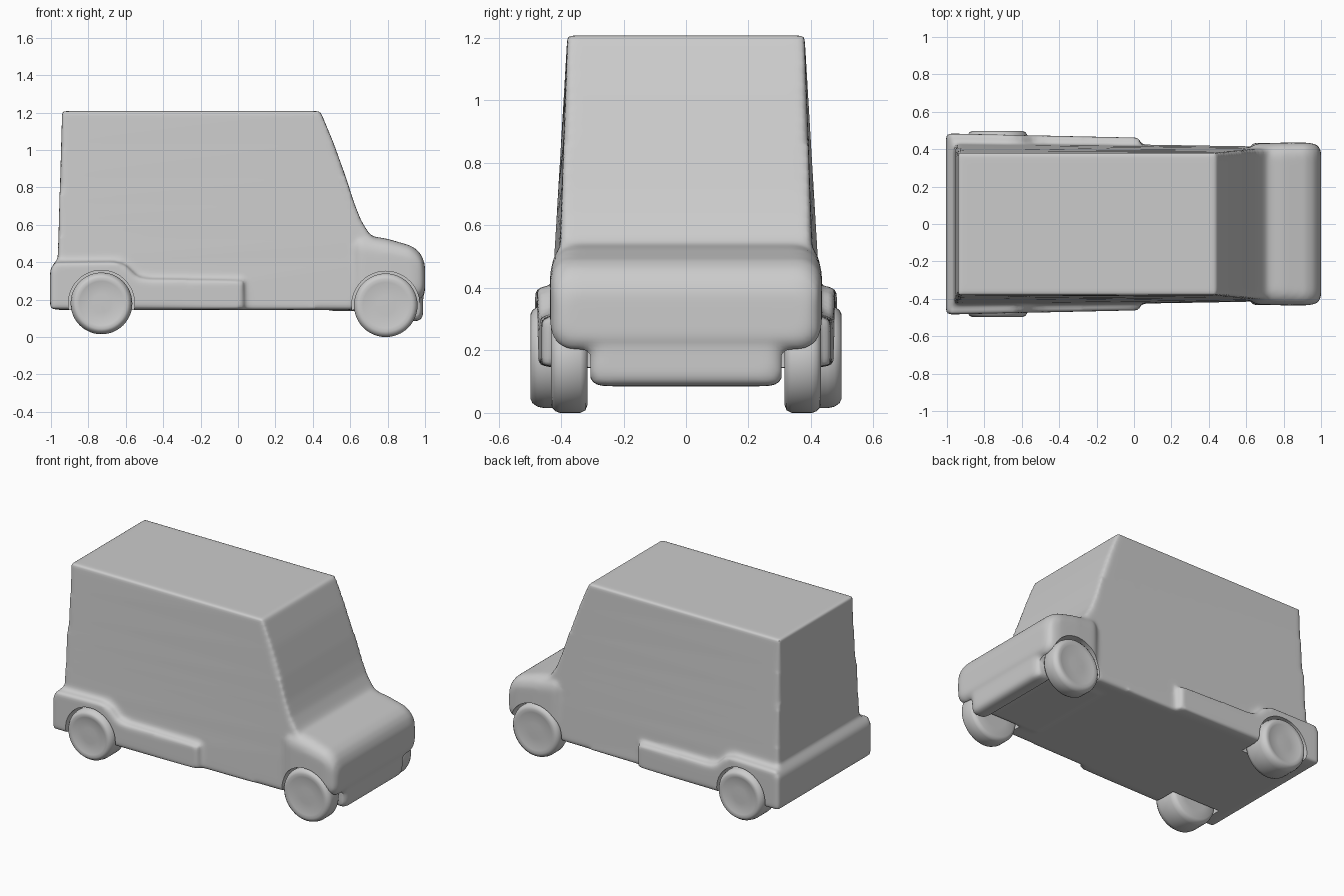
import bpy, bmesh, math
from mathutils import Vector

if "Cube" in bpy.data.objects:
    bpy.data.objects.remove(bpy.data.objects["Cube"])

paint = bpy.data.materials.new("plain grey")
paint.use_nodes = True
GREY = (0.6, 0.6, 0.6, 1)
paint.diffuse_color = GREY
paint.node_tree.nodes["Principled BSDF"].inputs["Base Color"].default_value = GREY


def make(name, bm):
    bmesh.ops.recalc_face_normals(bm, faces=bm.faces[:])
    mesh = bpy.data.meshes.new(name)
    bm.to_mesh(mesh)
    bm.free()
    mesh.materials.append(paint)
    obj = bpy.data.objects.new(name, mesh)
    bpy.context.collection.objects.link(obj)
    return obj


def loft(name, rings):
    """Skin a row of closed rings and cap both ends."""
    bm = bmesh.new()
    rows = [[bm.verts.new(p) for p in ring] for ring in rings]
    n = len(rows[0])
    for a, b in zip(rows, rows[1:]):
        for i in range(n):
            j = (i + 1) % n
            bm.faces.new((a[i], a[j], b[j], b[i]))
    bm.faces.new(rows[0])
    bm.faces.new(rows[-1])
    return make(name, bm)


def rounded(x, half, low, high, r):
    """Rounded rectangle across the vehicle at x."""
    pts = []
    for k, (sy, sz) in enumerate(((1, 1), (-1, 1), (-1, -1), (1, -1))):
        cy = sy * (half - r)
        cz = high - r if sz > 0 else low + r
        for s in range(6):
            a = math.pi / 2 * (k + s / 5)
            pts.append((x, cy + r * math.cos(a), cz + r * math.sin(a)))
    return pts


def wheel_shape(name, x, z, radius, inner, outer, side, profile):
    """Lathe a profile of (radius share, width share) about the y axis."""
    rings = []
    for share, along in profile:
        y = side * (inner + (outer - inner) * along)
        rings.append([(x + radius * share * math.cos(t * math.tau / 48), y,
                       z + radius * share * math.sin(t * math.tau / 48))
                      for t in range(48)])
    return loft(name, rings)


def modify(obj, kind, **settings):
    mod = obj.modifiers.new(kind.title(), kind)
    for key, value in settings.items():
        setattr(mod, key, value)
    bpy.context.view_layer.objects.active = obj
    bpy.ops.object.modifier_apply(modifier=mod.name)


# Tall cabin with a raked windscreen: height, rear x, front x
cabin_levels = [(0.145, -0.97, 0.62), (0.4, -0.965, 0.72), (0.53, -0.96, 0.72),
                (0.57, -0.959, 0.69), (0.63, -0.957, 0.655), (0.72, -0.955, 0.62),
                (0.86, -0.95, 0.575), (1.04, -0.945, 0.51), (1.208, -0.94, 0.44)]
rings = []
for z, rear, front in cabin_levels:
    wide_rear = 0.38 + 0.06 * (1.2 - z)
    wide_front = 0.38 + 0.035 * (1.2 - z)
    rings.append([(rear, -wide_rear, z), (front, -wide_front, z),
                  (front, wide_front, z), (rear, wide_rear, z)])
cabin = loft("body", rings)

# Rounded bonnet with front fenders
hood = loft("bonnet", [rounded(*v) for v in (
    (0.61, 0.40, 0.19, 0.53, 0.08), (0.65, 0.43, 0.18, 0.55, 0.08),
    (0.80, 0.435, 0.18, 0.525, 0.08), (0.92, 0.435, 0.19, 0.49, 0.07),
    (0.96, 0.43, 0.2, 0.465, 0.07), (0.985, 0.42, 0.21, 0.43, 0.06),
    (1.0, 0.39, 0.24, 0.385, 0.05))])

# Low front bumper and the floor behind it
bumper = loft("front_bumper", [rounded(*v) for v in (
    (0.86, 0.30, 0.12, 0.3, 0.04), (0.90, 0.31, 0.085, 0.3, 0.04),
    (0.97, 0.31, 0.085, 0.3, 0.04), (0.99, 0.28, 0.11, 0.3, 0.04))])
floor = loft("floor", [rounded(x, 0.31, 0.14, 0.3, 0.02) for x in (0.5, 0.9)])

# Rear bumper, arch flare and side step share one outline
outline = [(-1.005, 0.15), (-1.005, 0.36), (-0.98, 0.4), (-0.66, 0.405), (-0.6, 0.385),
           (-0.54, 0.325), (-0.48, 0.31), (0.03, 0.305), (0.03, 0.15)]
flare = loft("lower_flare", [[(x, s * (0.462 - 0.022 * x), z) for x, z in outline]
                             for s in (-1, 1)])

# Fuse the shell into one softly rounded skin
bpy.ops.object.select_all(action="DESELECT")
for part in (cabin, hood, bumper, floor, flare):
    part.select_set(True)
bpy.context.view_layer.objects.active = cabin
bpy.ops.object.join()
modify(cabin, "REMESH", mode="VOXEL", voxel_size=0.014)
modify(cabin, "SMOOTH", factor=0.5, iterations=8)

# Wheels: x, z, radius, inner y, outer y
axles = {"rear": (-0.73, 0.18, 0.165, 0.32, 0.497),
         "front": (0.79, 0.17, 0.17, 0.315, 0.432)}
tyre = [(0.5, 0), (0.85, 0), (0.95, 0.06), (1, 0.2), (1, 0.75), (0.97, 0.88),
        (0.9, 0.97), (0.83, 1), (0.72, 0.985), (0.6, 0.95), (0.3, 0.95), (0.1, 0.955)]
wheels = []
for place, (x, z, radius, inner, outer) in axles.items():
    for side, hand in ((1, "left"), (-1, "right")):
        well = wheel_shape("wheel_well_cutter", x, z, radius + 0.012, inner - 0.01, 0.6,
                           side, [(1, 0), (1, 1)])
        well.hide_render = True
        modify(cabin, "BOOLEAN", operation="DIFFERENCE", solver="EXACT", object=well)
        bpy.data.objects.remove(well)
        wheels.append(wheel_shape(f"{place}_{hand}_wheel", x, z, radius, inner, outer,
                                  side, tyre))

# Smooth shading
bpy.ops.object.select_all(action="DESELECT")
for obj in [cabin] + wheels:
    obj.select_set(True)
bpy.context.view_layer.objects.active = cabin
bpy.ops.object.shade_smooth_by_angle(angle=math.radians(50))
